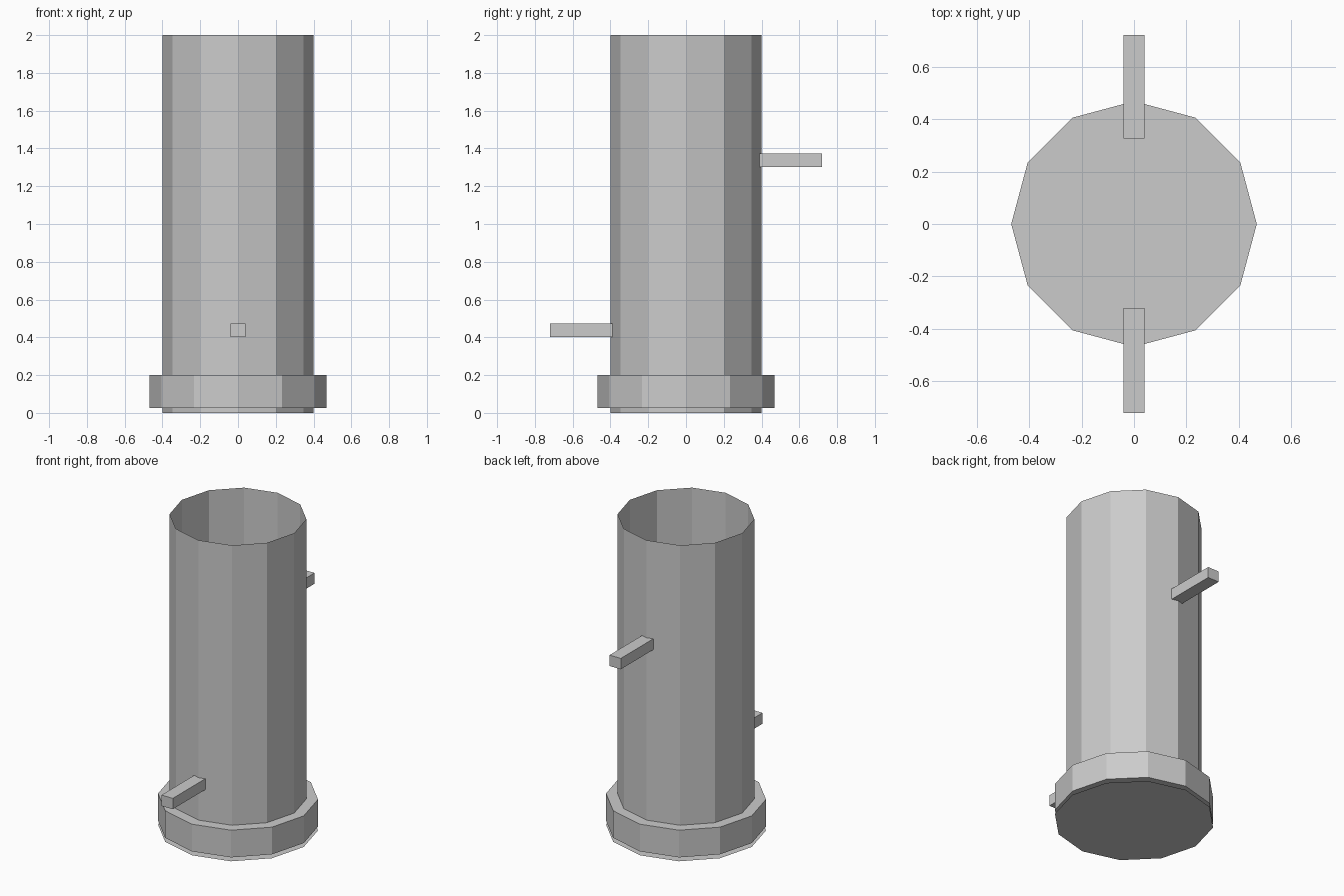
import bpy
import bmesh
from mathutils import Matrix, Vector

if "Cube" in bpy.data.objects:
    bpy.data.objects.remove(bpy.data.objects["Cube"])

SIDES = 12

# Single plain grey finish
grey = bpy.data.materials.new("plain_grey")
grey.use_nodes = True
colour = (0.6, 0.6, 0.6, 1)
grey.diffuse_color = colour
grey.node_tree.nodes["Principled BSDF"].inputs["Base Color"].default_value = colour


def finish(name, bm):
    mesh = bpy.data.meshes.new(name)
    bm.to_mesh(mesh)
    bm.free()
    mesh.materials.append(grey)
    obj = bpy.data.objects.new(name, mesh)
    bpy.context.collection.objects.link(obj)
    return obj


def prism(name, radius, bottom, top, capped):
    bm = bmesh.new()
    bmesh.ops.create_cone(bm, cap_ends=capped, segments=SIDES,
                          radius1=radius, radius2=radius, depth=top - bottom,
                          matrix=Matrix.Translation((0, 0, (bottom + top) / 2)))
    # Put a corner on the x axis
    return finish(name, bm)


def box(name, low, high):
    low, high = Vector(low), Vector(high)
    bm = bmesh.new()
    bmesh.ops.create_cube(bm, size=1, matrix=Matrix.Translation((low + high) / 2)
                          @ Matrix.Diagonal((*(high - low), 1)))
    return finish(name, bm)


# Open thin-walled tube
prism("tube_wall", 0.4, 0, 2, False)

# Solid collar around the foot; its top is the floor inside the tube
prism("base_collar", 0.468, 0.025, 0.2, True)

# Thin sheet closing the underside
bm = bmesh.new()
bmesh.ops.create_circle(bm, cap_ends=True, segments=SIDES, radius=0.468)
for face in bm.faces:
    if face.normal.z > 0:
        face.normal_flip()
finish("bottom_sheet", bm)

# Pegs passing through the wall, low at the front and high at the back
box("front_peg", (-0.04, -0.72, 0.403), (0.04, -0.32, 0.473))
box("back_peg", (-0.04, 0.325, 1.303), (0.04, 0.72, 1.373))
